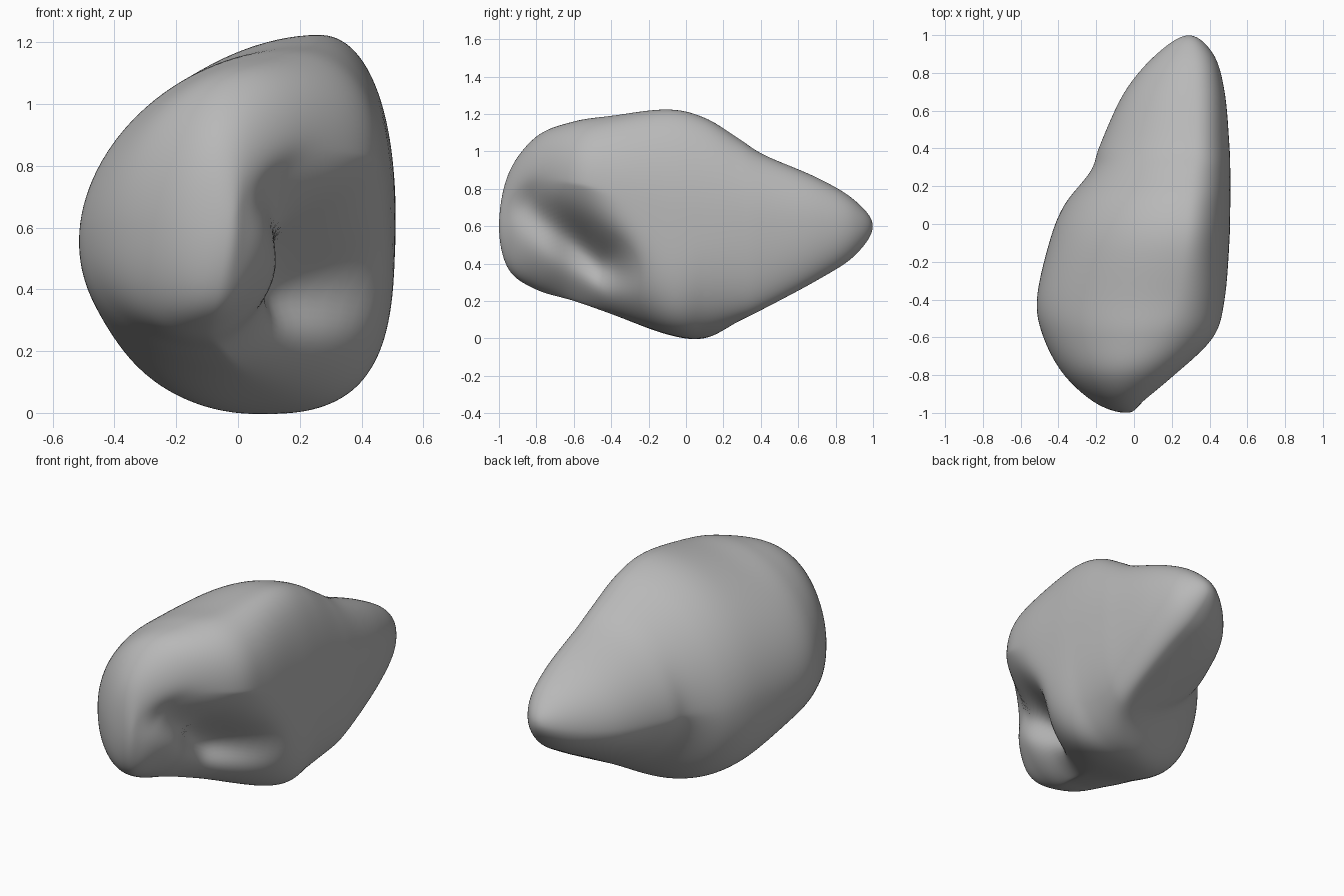
import bpy, bmesh, math
from mathutils import Vector

cube = bpy.data.objects.get("Cube")
if cube:
    bpy.data.objects.remove(cube, do_unlink=True)

# Cross-sections from front to back:
# y, left x, right x, top z, bottom z, x of top, x of bottom, z of left, z of right,
# fullness of the lower left and lower right quarters
STATIONS = [
    (-1, -.04, -.04, .6, .6, -.04, -.04, .6, .6, 2, 2),
    (-.95, -.2, .05, .88, .37, -.05, -.07, .6, .7, 2.2, 2),
    (-.8, -.37, .22, 1.08, .26, 0, -.1, .6, .84, 2.4, 1.7),
    (-.6, -.48, .42, 1.16, .2, .12, -.05, .58, .83, 2.3, 1.15),
    (-.4, -.515, .48, 1.19, .13, .21, 0, .56, .78, 2.2, 1.6),
    (-.1, -.45, .505, 1.225, .02, .26, .04, .54, .66, 2.4, 3.3),
    (.1, -.37, .51, 1.18, 0, .28, .09, .52, .64, 2, 2.7),
    (.28, -.23, .51, 1.07, .09, .3, .28, .53, .63, 1.6, 2.4),
    (.42, -.18, .505, .98, .16, .32, .35, .53, .62, 1.7, 2.2),
    (.7, -.05, .48, .86, .31, .32, .35, .54, .6, 1.9, 2.1),
    (.9, .12, .42, .74, .44, .31, .32, .57, .59, 2, 2),
    (1, .29, .29, .6, .6, .29, .29, .6, .6, 2, 2),
]
RING, STEPS = 128, 10


def mirrored(s):
    """Section beyond a closed end, with its sides swapped so the end is round."""
    y, left, right, top, bottom, xt, xb, zl, zr, el, er = s
    return (y, right, left, bottom, top, xb, xt, zr, zl, el, er)


def spline(p, q, r, s, t):
    """Smooth interpolation of one value between q and r."""
    return q + t / 2 * (r - p + t * (2 * p - 5 * q + 4 * r - s + t * (3 * (q - r) + s - p)))


def dent(point):
    """Press a slanting groove into the front of the flat side."""
    start, end = Vector((-.84, .7)), Vector((-.42, .4))
    flat, axis = Vector((point.y, point.z)), end - start
    t = max(0, min(1, (flat - start).dot(axis) / axis.length_squared))
    gap = (flat - start - axis * t).length
    side = max(0, min(1, (point.x + .1) / .3))
    point.x -= (.08 + .11 * t) * side * math.exp(-(gap / .11) ** 2)
    return point


def section(values):
    """Closed outline joining the four extremes with rounded quarters."""
    y, left, right, top, bottom, xt, xb, zl, zr, el, er = values
    points = []
    for i in range(RING):
        a = math.tau * i / RING
        c, s = math.cos(a), math.sin(a)
        mid_x, tip_z = (xt, top) if s >= 0 else (xb, bottom)
        mid_z, tip_x = (zr, right) if c >= 0 else (zl, left)
        if s >= 0:
            e = 2.2 if c >= 0 else 1.87
        else:
            e = er if c >= 0 else el
        x = mid_x + (tip_x - mid_x) * abs(c) ** (2 / e)
        z = mid_z + (tip_z - mid_z) * abs(s) ** (2 / e)
        points.append(dent(Vector((x, y, z))))
    return points


# Loft the sections into one closed skin
padded = [mirrored(STATIONS[1])] + STATIONS + [mirrored(STATIONS[-2])]
bm = bmesh.new()
rings = []
for k in range(len(STATIONS) - 1):
    for j in range(STEPS):
        if k + j:
            values = [spline(*v, j / STEPS) for v in zip(*padded[k:k + 4])]
            rings.append([bm.verts.new(p) for p in section(values)])
for lower, upper in zip(rings, rings[1:]):
    for i in range(RING):
        n = (i + 1) % RING
        bm.faces.new((lower[i], lower[n], upper[n], upper[i]))
for ring, end in ((rings[0], STATIONS[0]), (rings[-1], STATIONS[-1])):
    tip = bm.verts.new((end[1], end[0], end[3]))
    for i in range(RING):
        bm.faces.new((ring[i], ring[(i + 1) % RING], tip))
bmesh.ops.recalc_face_normals(bm, faces=bm.faces)

mesh = bpy.data.meshes.new("stone_body")
bm.to_mesh(mesh)
bm.free()
body = bpy.data.objects.new("stone_body", mesh)
bpy.context.collection.objects.link(body)
for face in mesh.polygons:
    face.use_smooth = True

# Soften the seams between the section quarters
soften = body.modifiers.new("soften", 'SMOOTH')
soften.factor = .5
soften.iterations = 8

# Plain grey stone
grey = bpy.data.materials.new("stone_grey")
grey.use_nodes = True
colour = (.48, .48, .48, 1)
grey.diffuse_color = colour
shader = grey.node_tree.nodes["Principled BSDF"]
shader.inputs["Base Color"].default_value = colour
shader.inputs["Roughness"].default_value = .8
mesh.materials.append(grey)
